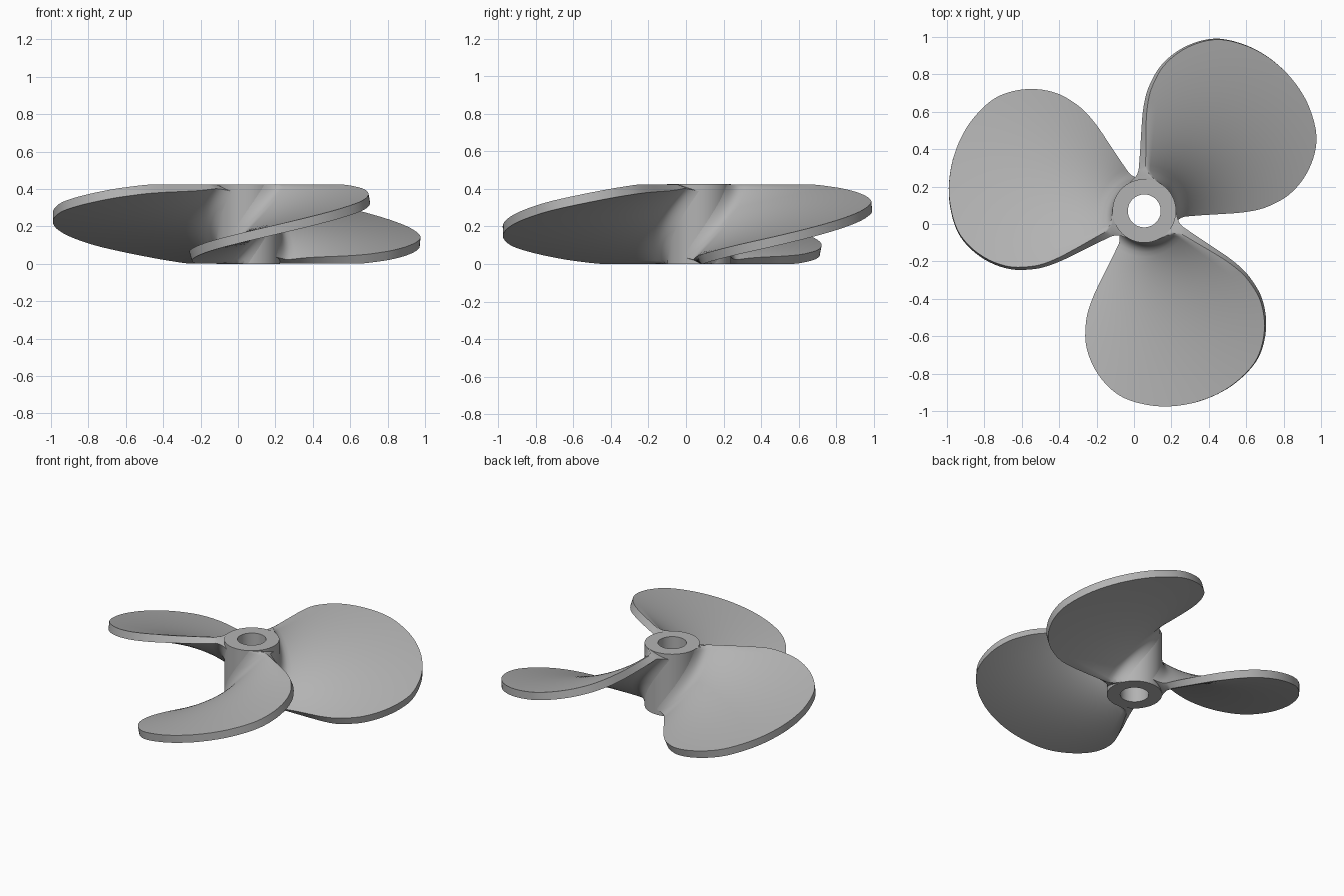
import bpy, bmesh, math
from mathutils import Vector

if "Cube" in bpy.data.objects:
    bpy.data.objects.remove(bpy.data.objects["Cube"])

HUB = Vector((0.055, 0.07, 0.0))
H, R_OUT, R_IN = 0.425, 0.17, 0.088
K = 0.0043 * 180 / math.pi        # helix rise per radian

metal = bpy.data.materials.new("grey_metal")
metal.diffuse_color = (0.45, 0.45, 0.45, 1)
metal.use_nodes = True
metal.node_tree.nodes["Principled BSDF"].inputs["Base Color"].default_value = metal.diffuse_color


def finish(bm, name, angle):
    bmesh.ops.recalc_face_normals(bm, faces=bm.faces)
    me = bpy.data.meshes.new(name)
    bm.to_mesh(me)
    bm.free()
    me.materials.append(metal)
    ob = bpy.data.objects.new(name, me)
    ob.location = HUB
    bpy.context.collection.objects.link(ob)
    bpy.ops.object.select_all(action='DESELECT')
    ob.select_set(True)
    bpy.context.view_layer.objects.active = ob
    bpy.ops.object.shade_smooth_by_angle(angle=math.radians(angle))
    return ob


# Hub: thick tube made by spinning a rectangular profile
def build_hub():
    bm = bmesh.new()
    n = 72
    prof = [(R_IN, 0), (R_OUT, 0), (R_OUT, H), (R_IN, H)]
    rings = [[bm.verts.new((r * math.cos(a), r * math.sin(a), z)) for r, z in prof]
             for a in (2 * math.pi * i / n for i in range(n))]
    for i in range(n):
        p, q = rings[i], rings[(i + 1) % n]
        for j in range(4):
            k = (j + 1) % 4
            bm.faces.new((p[j], q[j], q[k], p[k]))
    finish(bm, "hub", 30)


# Blade outline: (radius, half angle in degrees)
OUTLINE = [(0.15, 51), (0.17, 50), (0.2, 48.5), (0.3, 46.5), (0.42, 45.5), (0.52, 44.8),
           (0.62, 43.3), (0.7, 41), (0.78, 38), (0.87, 33), (0.95, 27),
           (1.005, 21), (1.04, 13), (1.055, 6.5), (1.06, 0)]


def catmull(pts, sub):
    out = []
    for i in range(len(pts) - 1):
        p = [Vector(pts[max(0, min(len(pts) - 1, i + d))]) for d in (-1, 0, 1, 2)]
        for s in range(sub):
            t = s / sub
            out.append(0.5 * (2 * p[1] + (p[2] - p[0]) * t
                              + (2 * p[0] - 5 * p[1] + 4 * p[2] - p[3]) * t * t
                              + (3 * p[1] - p[0] - 3 * p[2] + p[3]) * t ** 3))
    return out + [Vector(pts[-1])]


# Point on the helical blade, offset along the surface normal
def blade_point(r, a, centre, side):
    th = 0.05 + 0.07 * (max(0, 0.225 - r) / 0.055) ** 2      # root fillet
    slope = K / r
    ln = math.hypot(1, slope)
    d = side * th / 2 / ln
    t = centre + a
    x = r * math.cos(t) + slope * d * math.sin(t)
    y = r * math.sin(t) - slope * d * math.cos(t)
    z = H / 2 + K * a + d
    return x, y, min(H - 0.001, max(0.001, z))


def build_blade(name, deg):
    bm = bmesh.new()
    rows = catmull(OUTLINE, 4)
    n = 32
    c = math.radians(deg)
    sheets = []
    for side in (1, -1):
        g = []
        for r, half in rows[:-1]:
            h = math.radians(half)
            g.append([bm.verts.new(blade_point(r, h * (2 * j / n - 1), c, side))
                      for j in range(n + 1)])
        tip = bm.verts.new(blade_point(rows[-1][0], 0, c, side))
        for p, q in zip(g, g[1:]):
            for j in range(n):
                bm.faces.new((p[j], p[j + 1], q[j + 1], q[j]))
        for j in range(n):
            bm.faces.new((g[-1][j], g[-1][j + 1], tip))
        rim = [p[0] for p in g] + [tip] + [p[-1] for p in reversed(g)] + g[0][-2:0:-1]
        sheets.append(rim)
    # rim wall joining the two sheets
    a, b = sheets
    for i in range(len(a)):
        k = (i + 1) % len(a)
        bm.faces.new((a[i], a[k], b[k], b[i]))
    finish(bm, name, 40)


build_hub()
for i, deg in enumerate((45, 165, 285)):
    build_blade(f"blade_{i + 1}", deg)
